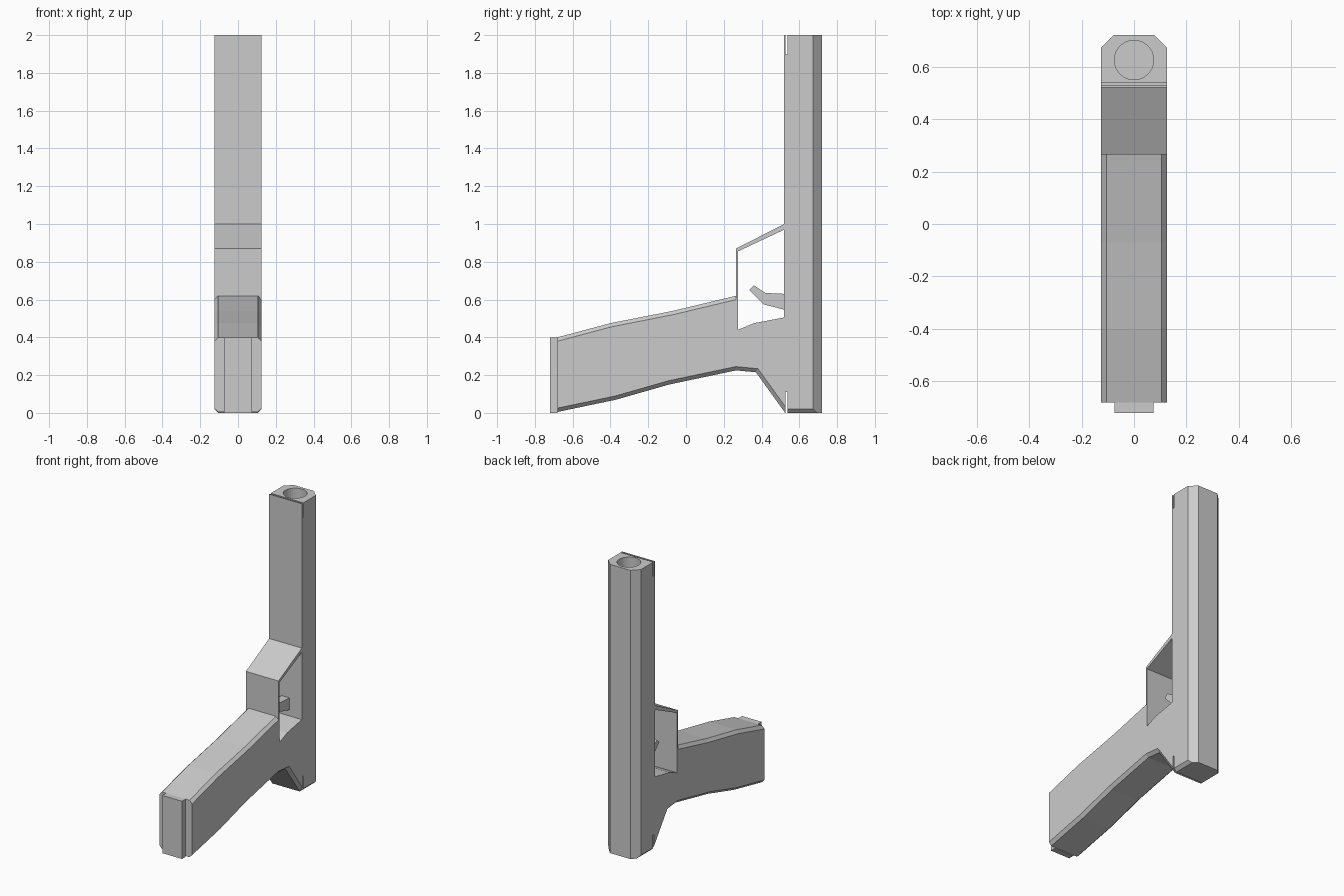
import bpy, bmesh

if "Cube" in bpy.data.objects:
    bpy.data.objects.remove(bpy.data.objects["Cube"])

GREY = (0.6, 0.6, 0.6, 1)
HALF = 0.125
mat = bpy.data.materials.new("plain grey")
mat.use_nodes = True
mat.diffuse_color = GREY
mat.node_tree.nodes["Principled BSDF"].inputs["Base Color"].default_value = GREY


def finish(name, bm):
    bmesh.ops.recalc_face_normals(bm, faces=bm.faces)
    mesh = bpy.data.meshes.new(name)
    bm.to_mesh(mesh)
    bm.free()
    mesh.materials.append(mat)
    obj = bpy.data.objects.new(name, mesh)
    bpy.context.collection.objects.link(obj)
    return obj


def prism(name, profile, half, bevels=()):
    """Side profile (y, z) extruded across x; each bevel is (edge rule, size)."""
    bm = bmesh.new()
    face = bm.faces.new([bm.verts.new((-half, y, z)) for y, z in profile])
    new = bmesh.ops.extrude_face_region(bm, geom=[face])["geom"]
    for v in new:
        if isinstance(v, bmesh.types.BMVert):
            v.co.x = half
    for rule, size in bevels:
        edges = [e for e in bm.edges if rule(e.verts[0].co, e.verts[1].co)]
        bmesh.ops.bevel(bm, geom=edges, offset=size, segments=1, affect='EDGES')
    return finish(name, bm)


def block(name, half, y0, y1, z0, z1):
    return prism(name, [(y0, z0), (y1, z0), (y1, z1), (y0, z1)], half)


def on_side(a, b):
    return min(abs(a.x), abs(b.x)) > HALF - 0.001 and a.x * b.x > 0


def back_edge(a, b):
    return on_side(a, b) and min(a.y, b.y) > 0.719


def low_edge(a, b):
    return on_side(a, b) and abs(a.y - b.y) > 0.05 and max(a.z, b.z) < 0.23


def long_edge(a, b):
    return on_side(a, b) and abs(a.y - b.y) > 0.1


# Upright body with the outer shape of the guard
body = prism("body", [(0.265, 0.225), (0.37, 0.215), (0.525, 0), (0.72, 0),
                      (0.72, 2), (0.52, 2), (0.52, 1), (0.265, 0.87)],
             HALF, [(back_edge, 0.047), (low_edge, 0.02)])

# Chamfered handle, merged into the body
handle = prism("handle", [(-0.68, 0.005), (-0.37, 0.07), (-0.09, 0.15),
                          (0.265, 0.225), (0.265, 0.62), (-0.07, 0.54),
                          (-0.4, 0.475), (-0.68, 0.4)],
               HALF, [(long_edge, 0.02)])

# Cutters: guard opening, end slots and bore
opening = prism("opening_cutter", [(0.275, 0.44), (0.36, 0.475), (0.52, 0.505),
                                   (0.52, 0.97), (0.275, 0.855)], 0.2)
low_slot = block("low_slot_cutter", 0.2, 0.527, 0.537, -0.1, 0.11)
top_slot = block("top_slot_cutter", 0.2, 0.527, 0.537, 1.9, 2.1)
bm = bmesh.new()
bmesh.ops.create_cone(bm, cap_ends=True, segments=32, radius1=0.075,
                      radius2=0.075, depth=0.8)
bmesh.ops.translate(bm, verts=bm.verts, vec=(0, 0.625, 2))
bore = finish("bore_cutter", bm)

helpers = [handle, opening, low_slot, top_slot, bore]
for h in helpers:
    h.hide_render = True
    mod = body.modifiers.new(h.name, 'BOOLEAN')
    mod.operation = 'UNION' if h is handle else 'DIFFERENCE'
    mod.solver = 'EXACT'
    mod.object = h

# Bake the cuts and drop the helpers
bpy.context.view_layer.update()
graph = bpy.context.evaluated_depsgraph_get()
baked = bpy.data.meshes.new_from_object(body.evaluated_get(graph))
body.modifiers.clear()
body.data = baked
for h in helpers:
    bpy.data.objects.remove(h)

# Lever inside the guard
prism("lever", [(0.525, 0.63), (0.42, 0.635), (0.36, 0.675), (0.335, 0.65),
                (0.41, 0.575), (0.525, 0.545)], 0.03)

# End plate of the handle
block("end_plate", 0.075, -0.72, -0.68, 0, 0.4)
